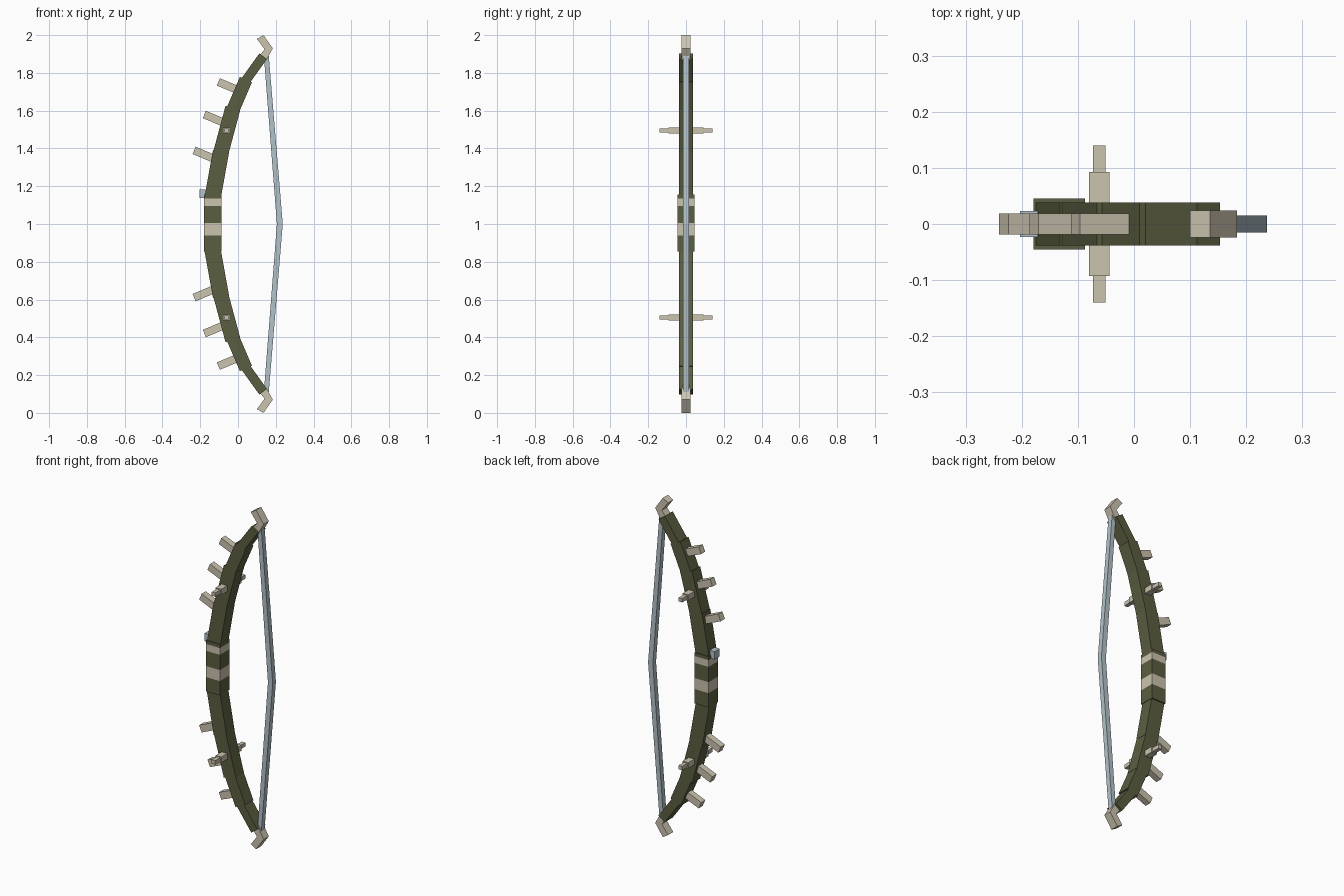
import bpy, bmesh, math
from mathutils import Matrix, Vector

old = bpy.data.objects.get("Cube")
if old:
    bpy.data.objects.remove(old, do_unlink=True)


def material(name, rgb):
    m = bpy.data.materials.new(name)
    m.use_nodes = True
    m.diffuse_color = (*rgb, 1)
    m.node_tree.nodes["Principled BSDF"].inputs["Base Color"].default_value = (*rgb, 1)
    return m


GREEN = material("olive_green", (0.105, 0.112, 0.052))
BONE = material("bone", (0.60, 0.55, 0.43))
STEEL = material("pale_steel", (0.45, 0.54, 0.59))


def finish(name, bm, *mats):
    mesh = bpy.data.meshes.new(name)
    bm.to_mesh(mesh)
    bm.free()
    for m in mats:
        mesh.materials.append(m)
    obj = bpy.data.objects.new(name, mesh)
    bpy.context.collection.objects.link(obj)
    return obj


def box_mesh(size, matrix):
    bm = bmesh.new()
    bmesh.ops.create_cube(bm, size=1, matrix=matrix @ Matrix.Diagonal((*size, 1)))
    return bm


def box(name, center, size, mat):
    return finish(name, box_mesh(size, Matrix.Translation(center)), mat)


def bar(name, p, q, width, depth, mat):
    """Square-ended beam between two (x, z) points."""
    a, b = Vector((p[0], 0, p[1])), Vector((q[0], 0, q[1]))
    d = b - a
    turn = Matrix.Rotation(math.atan2(d.x, d.z), 4, "Y")
    place = Matrix.Translation((a + b) / 2) @ turn
    return finish(name, box_mesh((width, depth, d.length), place), mat)


def prism(name, outline, depth, mat):
    """Extrude an (x, z) outline along y."""
    bm = bmesh.new()
    face = bm.faces.new([bm.verts.new((x, -depth / 2, z)) for x, z in outline])
    out = bmesh.ops.extrude_face_region(bm, geom=[face])
    moved = [v for v in out["geom"] if isinstance(v, bmesh.types.BMVert)]
    bmesh.ops.translate(bm, vec=(0, depth, 0), verts=moved)
    bmesh.ops.recalc_face_normals(bm, faces=bm.faces)
    return finish(name, bm, mat)


# Grip, sliced at the heights of the wrapped bands
bands = [(0.94, 1.005), (1.095, 1.135)]
grip = box_mesh((0.092, 0.09, 0.30), Matrix.Translation((-0.133, 0, 1.005)))
for z in sum(bands, ()):
    bmesh.ops.bisect_plane(grip, geom=grip.verts[:] + grip.edges[:] + grip.faces[:],
                           plane_co=(0, 0, z), plane_no=(0, 0, 1))
for f in grip.faces:
    z = f.calc_center_median().z
    f.material_index = int(any(lo < z < hi for lo, hi in bands))
finish("grip", grip, GREEN, BONE)

# Arrow rest
box("arrow_rest", (-0.187, 0, 1.16), (0.032, 0.046, 0.046), STEEL)

# Limb segments: start, end, width
limb = [((-0.135, 1.135), (-0.09, 1.385), 0.086),
        ((-0.094, 1.365), (-0.027, 1.615), 0.081),
        ((-0.031, 1.595), (0.042, 1.765), 0.070),
        ((0.034, 1.75), (0.133, 1.888), 0.050)]
spikes = [((-0.104, 1.752), (0.01, 1.705)),
          ((-0.178, 1.58), (-0.06, 1.53)),
          ((-0.232, 1.39), (-0.115, 1.34))]
tip = [(0.10, 1.98), (0.135, 2.0), (0.184, 1.93), (0.15, 1.868),
       (0.112, 1.89), (0.141, 1.925)]

for half, s in (("upper", 1), ("lower", -1)):
    def m(p):
        return (p[0], 1 + s * (p[1] - 1))

    for i, (p, q, w) in enumerate(limb, 1):
        bar(f"{half}_limb_{i}", m(p), m(q), w, 0.076, GREEN)
    for i, (p, q) in enumerate(spikes, 1):
        bar(f"{half}_spike_{i}", m(p), m(q), 0.042, 0.038, BONE)
    prism(f"{half}_tip", [m(p) for p in tip], 0.048, BONE)

    # Stepped cross pegs
    z = m((0, 1.495))[1]
    box(f"{half}_peg_base", (-0.062, 0, z), (0.037, 0.186, 0.034), BONE)
    box(f"{half}_peg_end", (-0.062, 0, z), (0.023, 0.28, 0.023), BONE)

# Bowstring, drawn to a shallow angle
prism("bowstring", [(0.137, 1.89), (0.163, 1.89), (0.237, 1.0), (0.163, 0.11),
                    (0.137, 0.11), (0.206, 1.0)], 0.03, STEEL)
